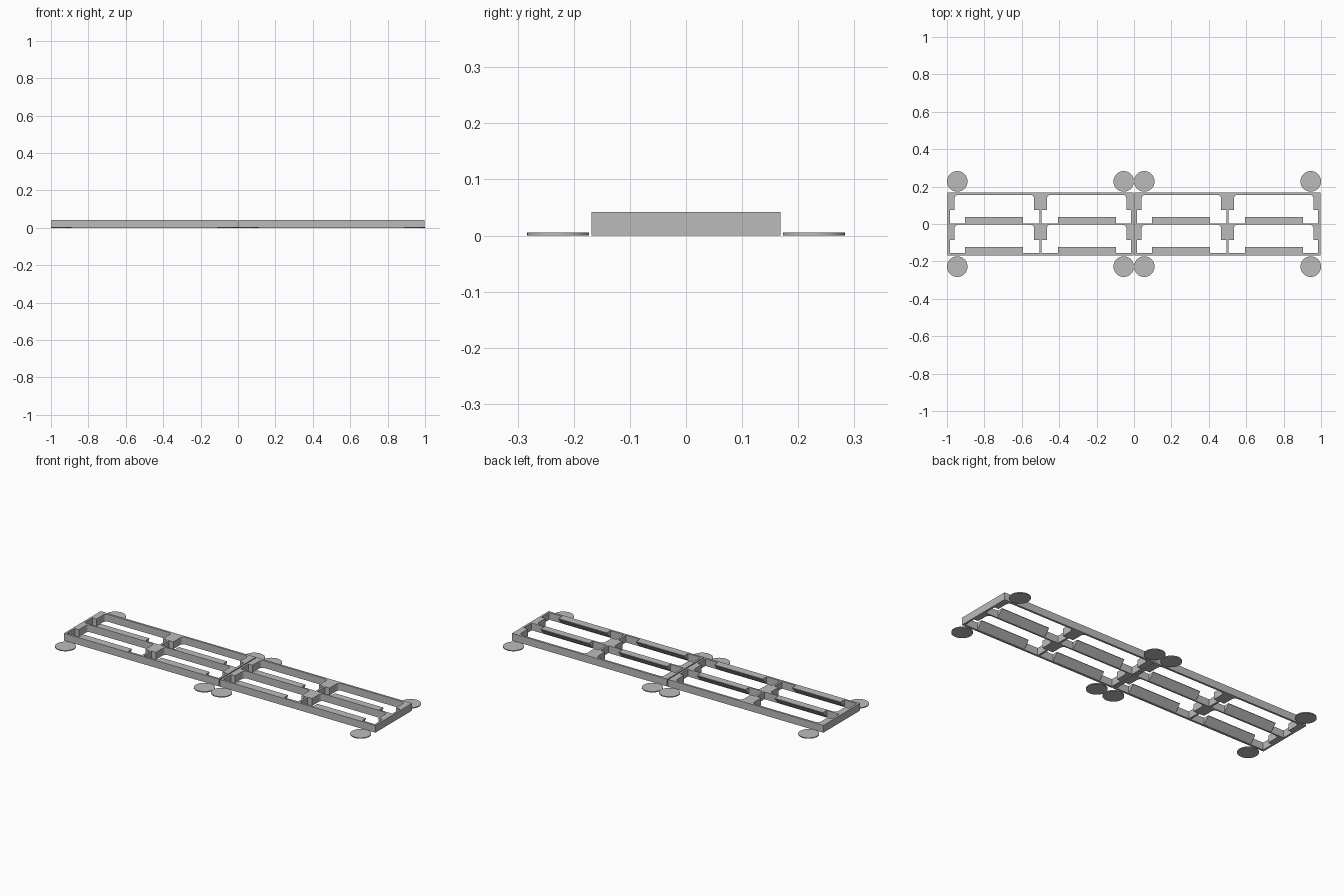
import bpy, bmesh
from math import sin, cos, pi

cube = bpy.data.objects.get("Cube")
if cube:
    bpy.data.objects.remove(cube, do_unlink=True)

grey = bpy.data.materials.new("light grey")
grey.use_nodes = True
grey.diffuse_color = (0.5, 0.5, 0.5, 1)
grey.node_tree.nodes["Principled BSDF"].inputs["Base Color"].default_value = (0.5, 0.5, 0.5, 1)

H = 0.042        # frame height
T = 0.012        # wall thickness
HALF_Y = 0.168   # half depth of a frame
PITCH = 0.16     # distance between the two rows
R = 0.02         # inner corner radius


def prism(name, points, direction):
    """Extrude a flat outline along a direction vector."""
    bm = bmesh.new()
    face = bm.faces.new([bm.verts.new(p) for p in points])
    new = bmesh.ops.extrude_face_region(bm, geom=[face])["geom"]
    bmesh.ops.translate(bm, vec=direction, verts=[v for v in new if isinstance(v, bmesh.types.BMVert)])
    bmesh.ops.recalc_face_normals(bm, faces=bm.faces)
    mesh = bpy.data.meshes.new(name)
    bm.to_mesh(mesh)
    bm.free()
    mesh.materials.append(grey)
    obj = bpy.data.objects.new(name, mesh)
    bpy.context.collection.objects.link(obj)
    return obj


def slab(name, x0, x1, y0, y1):
    pts = [(x0, y0, 0), (x1, y0, 0), (x1, y1, 0), (x0, y1, 0)]
    return prism(name, pts, (0, 0, H))


def block(name, x0, x1, top, bottom, round_left, round_right):
    """Block hanging from a rail, flared into it by rounded corners."""
    def flare(x, side):
        arc = [i * pi / 12 for i in range(7)]
        return [(x + side * R * (1 - cos(a)), top - R * (1 - sin(a)), 0) for a in arc]
    left = flare(x0, -1) if round_left else [(x0, top, 0)]
    right = flare(x1, 1) if round_right else [(x1, top, 0)]
    pts = [(x0, bottom, 0)] + left + right[::-1] + [(x1, bottom, 0)]
    return prism(name, pts, (0, 0, H))


for side, x_mid in (("right", -0.5), ("left", 0.5)):
    x0, x1 = x_mid - 0.497, x_mid + 0.497

    # Rails and end walls
    slab(f"{side}_back_rail", x0, x1, HALF_Y - T, HALF_Y)
    slab(f"{side}_middle_rail", x0 + T, x1 - T, -0.004, 0.004)
    slab(f"{side}_front_rail", x0, x1, -HALF_Y, -HALF_Y + T)
    for end, x in (("outer", x0), ("inner", x1 - T)):
        slab(f"{side}_{end}_wall", x, x + T, -HALF_Y + T, HALF_Y - T)

    for row, shift in (("back", 0), ("front", -PITCH)):
        top, low = 0.156 + shift, 0.075 + shift
        base = 0.004 + shift

        # Corner blocks and the central block with its divider
        block(f"{side}_{row}_end_block_a", x0 + T, x0 + 0.038, top, low, False, True)
        block(f"{side}_{row}_end_block_b", x1 - 0.038, x1 - T, top, low, True, False)
        block(f"{side}_{row}_centre_block", x_mid - 0.034, x_mid + 0.034, top, low, True, True)
        slab(f"{side}_{row}_divider", x_mid - T / 2, x_mid + T / 2, base, low)

        # Wedge ledges, wide at the top and tapering to the rail below
        for n, x in enumerate((x_mid - 0.404, x_mid + 0.094)):
            outline = [(x, base, 0.002), (x, base, H), (x, base + 0.034, H), (x, base + 0.034, H - 0.003)]
            prism(f"{side}_{row}_ledge_{n}", outline, (0.31, 0, 0))

    # Thin round pads beside each corner
    for dx in (-0.445, 0.445):
        for y in (-0.228, 0.228):
            ring = [(x_mid + dx + 0.055 * cos(i * pi / 24), y + 0.055 * sin(i * pi / 24), 0) for i in range(48)]
            prism(f"{side}_corner_pad", ring, (0, 0, 0.005))
